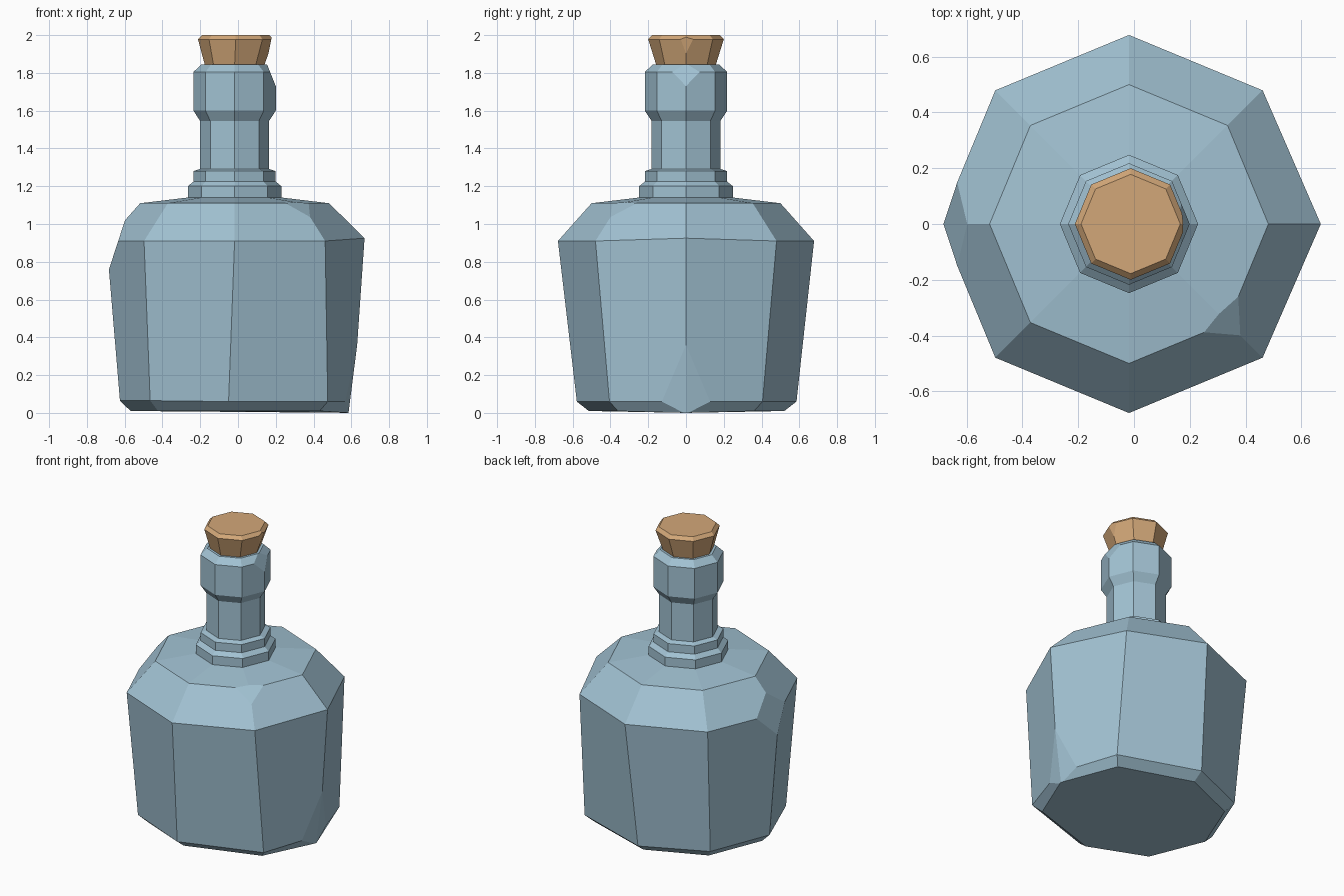
import bpy, bmesh, math
from mathutils import Vector

if "Cube" in bpy.data.objects:
    bpy.data.objects.remove(bpy.data.objects["Cube"])

CX = -0.018  # axis of the bottle


def material(name, col):
    m = bpy.data.materials.new(name)
    m.diffuse_color = (*col, 1)
    m.use_nodes = True
    m.node_tree.nodes["Principled BSDF"].inputs["Base Color"].default_value = m.diffuse_color
    return m


glass = material("blue_glass", (0.36, 0.54, 0.65))
cork = material("cork_tan", (0.65, 0.39, 0.19))


def octagon(r, z, cx=CX):
    return [(cx + r * math.cos(i * math.pi / 4), r * math.sin(i * math.pi / 4), z)
            for i in range(8)]


def loft(rings):
    """Closed solid skinned through eight-sided rings."""
    bm = bmesh.new()
    loops = [[bm.verts.new(p) for p in ring] for ring in rings]
    for a, b in zip(loops, loops[1:]):
        for i in range(8):
            j = (i + 1) % 8
            bm.faces.new((a[i], a[j], b[j], b[i]))
    bm.faces.new(loops[0][::-1])
    bm.faces.new(loops[-1])
    return bm


def chip(bm, a, b, c, inside):
    """Slice off a corner along the plane a-b-c and cap the cut."""
    a, b, c = Vector(a), Vector(b), Vector(c)
    n = (b - a).cross(c - a).normalized()
    if n.dot(Vector(inside) - a) > 0:
        n = -n
    res = bmesh.ops.bisect_plane(bm, geom=bm.verts[:] + bm.edges[:] + bm.faces[:],
                                 dist=1e-5, plane_co=a, plane_no=n, clear_outer=True)
    cut = [e for e in res["geom_cut"] if isinstance(e, bmesh.types.BMEdge)]
    bmesh.ops.holes_fill(bm, edges=cut, sides=0)


def finish(bm, name, mat):
    bmesh.ops.recalc_face_normals(bm, faces=bm.faces[:])
    me = bpy.data.meshes.new(name)
    bm.to_mesh(me)
    bm.free()
    me.materials.append(mat)
    ob = bpy.data.objects.new(name, me)
    bpy.context.collection.objects.link(ob)
    return ob


# Body: slightly irregular foot, tapered sides, sloped shoulder
foot = [(0.61, 0, 0.06), (0.475, 0.405, 0.06), (-0.05, 0.585, 0.06), (-0.465, 0.405, 0.065),
        (-0.625, 0, 0.065), (-0.465, -0.405, 0.065), (-0.05, -0.578, 0.06), (0.475, -0.405, 0.06)]
base = [(x * 0.91, y * 0.89, 0.01) for x, y, z in foot]
base[0] = (0.588, 0, 0)
widest = octagon(0.678, 0.91)
widest[0] = (0.67, 0, 0.925)
body = loft([base, foot, widest, octagon(0.5, 1.11), octagon(0.25, 1.14)])
mid = (0, 0, 0.6)
# Worn corners: left shoulder, front right rim, right foot
chip(body, (-0.67, 0, 0.80), (-0.595, 0, 1.03), (-0.67, 0.1, 0.80), mid)
chip(body, (0.25, -0.39, 1.11), (0.37, -0.265, 1.11), (0.385, -0.40, 1.035), mid)
for s in (1, -1):
    chip(body, (0.613, 0, 0.22), (0.585, 0, 0), (0.565, s * 0.14, 0.06), mid)
finish(body, "bottle_body", glass)

# Neck: stepped ring, column and collar
neck = loft([octagon(r, z) for r, z in (
    (0.248, 1.12), (0.248, 1.20), (0.217, 1.225), (0.217, 1.28), (0.182, 1.292),
    (0.182, 1.545), (0.218, 1.60), (0.218, 1.805), (0.175, 1.845))])
chip(neck, (0.198, 0, 1.735), (0.16, 0, 1.83), (0.198, 0.1, 1.735), (0, 0, 1.5))
finish(neck, "bottle_neck", glass)

# Stopper: flared, with a worn right rim
stopper = loft([octagon(0.153, 1.82), octagon(0.157, 1.84),
                octagon(0.2, 1.978, -0.012), octagon(0.178, 2.0, -0.012)])
chip(stopper, (0.175, 0, 1.98), (0.15, 0, 1.84), (0.172, 0.05, 1.98), (0, 0, 1.9))
finish(stopper, "cork_stopper", cork)
